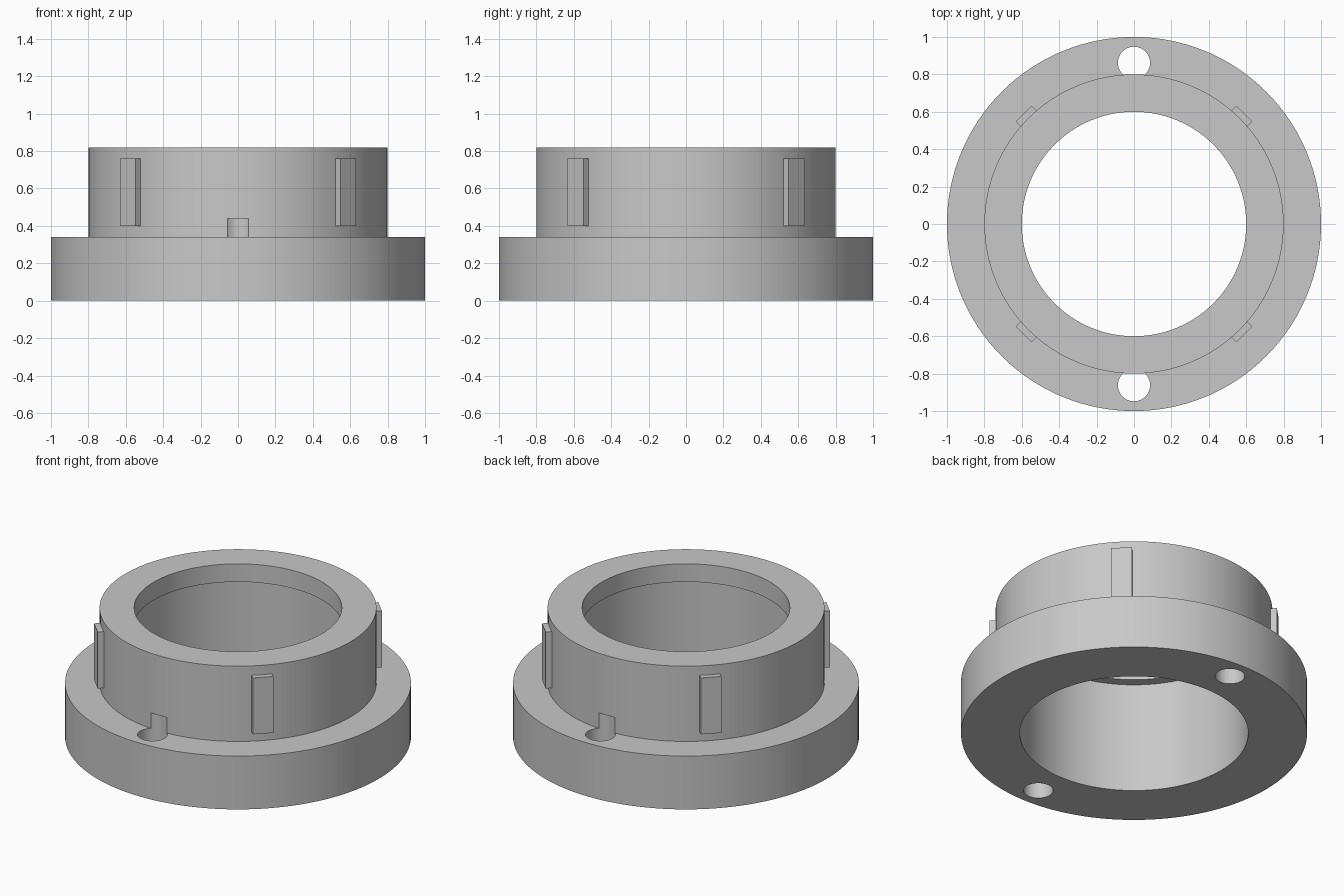
import bpy, bmesh, math
from mathutils import Matrix, Vector

cube = bpy.data.objects.get("Cube")
if cube:
    bpy.data.objects.remove(cube, do_unlink=True)

grey = bpy.data.materials.new("plain grey")
grey.use_nodes = True
colour = (0.58, 0.58, 0.58, 1)
grey.diffuse_color = colour
grey.node_tree.nodes["Principled BSDF"].inputs["Base Color"].default_value = colour


def make_object(name, bm):
    bmesh.ops.recalc_face_normals(bm, faces=bm.faces)
    mesh = bpy.data.meshes.new(name)
    bm.to_mesh(mesh)
    bm.free()
    mesh.materials.append(grey)
    obj = bpy.data.objects.new(name, mesh)
    bpy.context.collection.objects.link(obj)
    return obj


def activate(obj):
    bpy.ops.object.select_all(action="DESELECT")
    obj.select_set(True)
    bpy.context.view_layer.objects.active = obj


def lathe(name, profile, segments):
    """Revolve a closed (radius, height) outline around z."""
    bm = bmesh.new()
    rings = []
    for i in range(segments):
        a = math.tau * i / segments
        rings.append([bm.verts.new((r * math.cos(a), r * math.sin(a), z)) for r, z in profile])
    n = len(profile)
    for i in range(segments):
        here, there = rings[i], rings[(i + 1) % segments]
        for j in range(n):
            k = (j + 1) % n
            bm.faces.new((here[j], there[j], there[k], here[k]))
    return make_object(name, bm)


# Flanged collar with a wide bore and a narrower lip at the top
collar = lathe("flanged_collar", [
    (0.66, 0), (1, 0), (1, 0.34), (0.8, 0.34),
    (0.8, 0.82), (0.6, 0.82), (0.6, 0.705), (0.66, 0.705)], 128)

# Two bolt holes through the flange, rising a little into the wall
bm = bmesh.new()
bottom, top = -0.1, 0.44
for side in (-1, 1):
    bmesh.ops.create_cone(
        bm, cap_ends=True, segments=48, radius1=0.086, radius2=0.086,
        depth=top - bottom,
        matrix=Matrix.Translation((0, side * 0.862, (top + bottom) / 2)))
cutter = make_object("bolt_hole_cutter", bm)
cutter.hide_render = True

activate(collar)
cut = collar.modifiers.new("bolt_holes", "BOOLEAN")
cut.operation = "DIFFERENCE"
cut.solver = "EXACT"
cut.object = cutter
bpy.ops.object.modifier_apply(modifier=cut.name)
bpy.data.objects.remove(cutter, do_unlink=True)
bpy.ops.object.shade_smooth_by_angle(angle=math.radians(30))

# Four upright locking tabs on the diagonals of the wall
inner, outer = 0.793, 0.834
for i, place in enumerate(("back_left", "back_right", "front_right", "front_left")):
    bm = bmesh.new()
    bmesh.ops.create_cube(bm, size=1)
    bmesh.ops.scale(bm, vec=(outer - inner, 0.12, 0.36), verts=bm.verts)
    bmesh.ops.translate(bm, vec=Vector(((inner + outer) / 2, 0, 0.58)), verts=bm.verts)
    turn = Matrix.Rotation(math.radians(45 + 90 * i), 3, "Z")
    bmesh.ops.rotate(bm, cent=(0, 0, 0), matrix=turn, verts=bm.verts)
    make_object(place + "_tab", bm)
